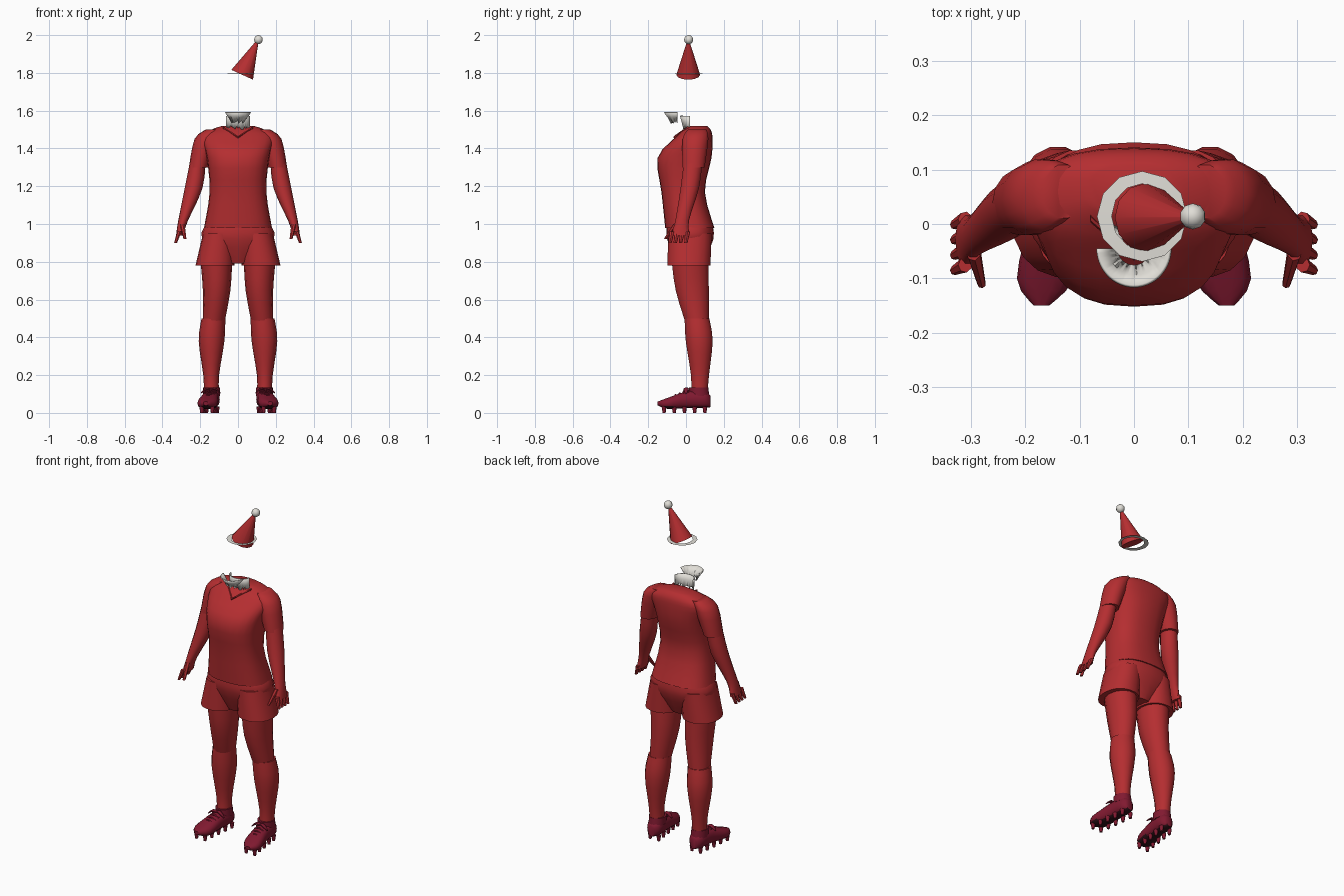
import bpy, bmesh, math, random
from mathutils import Matrix, Vector

random.seed(4)
if "Cube" in bpy.data.objects:
    bpy.data.objects.remove(bpy.data.objects["Cube"])


def material(name, *rgb):
    mat = bpy.data.materials.new(name)
    mat.use_nodes = True
    mat.diffuse_color = (*rgb, 1)
    shader = mat.node_tree.nodes["Principled BSDF"]
    shader.inputs["Base Color"].default_value = (*rgb, 1)
    return mat


RED = material("red_cloth", .46, .027, .03)
CRIMSON = material("crimson_leather", .22, .01, .03)
DARK = material("dark_sole", .03, .006, .01)
WHITE = material("white_fur", .75, .73, .68)


def finish(name, bm, *materials, mirror=False):
    """Turn a bmesh into a smooth shaded object, optionally mirrored in x."""
    mesh = bpy.data.meshes.new(name)
    bm.to_mesh(mesh)
    bm.free()
    for mat in materials:
        mesh.materials.append(mat)
    mesh.shade_smooth()
    mesh.set_sharp_from_angle(angle=math.radians(45))
    obj = bpy.data.objects.new(name, mesh)
    bpy.context.collection.objects.link(obj)
    if mirror:
        obj.modifiers.new("Mirror", "MIRROR").use_mirror_merge = False
    return obj


def smooth_path(rings, steps):
    """Fill in rings between the given ones along a Catmull-Rom curve."""
    keys = [Vector(ring) for ring in (rings[0], *rings, rings[-1])]
    path = []
    for before, start, end, after in zip(keys, keys[1:], keys[2:], keys[3:]):
        tangent_in, tangent_out = (end - before) / 2, (after - start) / 2
        for step in range(steps):
            t = step / steps
            blend = t * t * (3 - 2 * t)
            path.append(start.lerp(end, blend) + tangent_in * t * (1 - t) ** 2
                        - tangent_out * t * t * (1 - t))
    return path + [keys[-1]]


def add_loft(bm, rings, plane="xy", sides=14, power=1.0, steps=3, arc=None, jag=0, cap=True):
    """Skin rings of (x, y, z, radius_u, radius_v) lying in the given plane."""
    u, v = ("xyz".index(letter) for letter in plane)
    first, last = arc or (0, math.tau)
    count = sides + 1 if arc else sides
    rows = []
    for ring in smooth_path(rings, steps):
        row = []
        for i in range(count):
            angle = first + (last - first) * i / sides
            c, s = math.cos(angle), math.sin(angle)
            point = Vector(ring[:3])
            point[u] += ring[3] * math.copysign(abs(c) ** power, c)
            point[v] += ring[4] * math.copysign(abs(s) ** power, s)
            row.append(bm.verts.new(point))
        rows.append(row)
    for vert in rows[-1]:
        vert.co.z += random.uniform(-jag, jag)
    for upper, lower in zip(rows, rows[1:]):
        for i in range(sides):
            j = (i + 1) % count
            bm.faces.new((upper[i], upper[j], lower[j], lower[i]))
    if cap and not arc:
        bm.faces.new(rows[0])
        bm.faces.new(rows[-1])
    bmesh.ops.recalc_face_normals(bm, faces=bm.faces)
    bm.normal_update()


def loft(name, mat, *rings, mirror=False, **options):
    bm = bmesh.new()
    add_loft(bm, rings, **options)
    return finish(name, bm, mat, mirror=mirror)


def span(z, half, front, back):
    """Centred ring from its half width and its front and back edges."""
    return 0, (front + back) / 2, z, half, (back - front) / 2


# Shirt body, from hem to neckline
loft("shirt", RED, span(.98, .18, -.11, .15), span(1.17, .15, -.13, .1),
     span(1.35, .165, -.15, .135), span(1.46, .19, -.055, .14),
     span(1.5, .14, -.01, .13), span(1.52, .08, .02, .11), sides=24, power=.8)

# V shaped collar trim
loft("collar_trim", RED, (0, -.06, 1.46, .007, .007), (.08, .01, 1.51, .007, .007),
     mirror=True, plane="yz", sides=6)

# Sleeves and bare arms down to the palms
loft("sleeves", RED, (.13, .06, 1.5, .04, .05), (.17, .05, 1.45, .06, .07),
     (.21, .04, 1.3, .05, .06), mirror=True)
loft("arms", RED, (.21, .04, 1.35, .04, .05), (.235, .02, 1.19, .047, .05),
     (.29, -.02, 1.02, .026, .037), (.31, -.03, .94, .018, .05), mirror=True)

# Fingers and thumbs
bm = bmesh.new()
for finger in range(4):
    y = -.075 + .028 * finger
    add_loft(bm, [(.31, y, .96, .013, .014), (.33, y - .01, .9, .008, .009)], sides=7)
add_loft(bm, [(.295, -.05, 1, .014, .018), (.28, -.11, .92, .008, .008)], sides=7)
finish("fingers", bm, RED, mirror=True)

# Shorts: seat and two wide legs
loft("shorts_seat", RED, span(1, .17, -.1, .14), span(.92, .19, -.1, .145),
     span(.79, .06, -.05, .09), sides=20, power=.85)
loft("shorts_legs", RED, (.1, .02, .95, .085, .117), (.122, .016, .78, .103, .115),
     mirror=True, sides=18, power=.9)

# Thighs and long socks
loft("thighs", RED, (.115, .02, .82, .085, .1), (.113, .033, .65, .073, .09),
     (.13, .06, .47, .057, .062), mirror=True)
loft("socks", RED, (.13, .058, .5, .063, .067), (.14, .07, .38, .068, .073),
     (.142, .074, .2, .042, .049), (.14, .07, .09, .04, .044), mirror=True)

# Boots: leather upper with a dark underside
bm = bmesh.new()
add_loft(bm, [(.14, .13, .06, .02, .03), (.14, .1, .07, .043, .044), (.147, .01, .07, .045, .046),
              (.163, -.1, .05, .052, .029), (.17, -.15, .05, .014, .01)], plane="xz", power=.8)
for face in bm.faces:
    face.material_index = int(face.normal.z < -.7)
finish("boots", bm, CRIMSON, DARK, mirror=True)
loft("boot_collars", CRIMSON, (.14, .07, .09, .046, .055), (.14, .067, .135, .046, .052),
     mirror=True)

# Laces: cross bars and a bow
bm = bmesh.new()
for bar in range(4):
    x, y, z = .145 + .003 * bar, .01 - .022 * bar, .122 - .009 * bar
    add_loft(bm, [(x + side * .03, y, z - abs(side) * .012, .006, .005) for side in (-1, 0, 1)],
             plane="yz", sides=6)
for side in (-1, 1):
    add_loft(bm, [(.144, .01, .125, .004, .004), (.144 + side * .025, 0, .127, .014, .007),
                  (.144 + side * .052, 0, .105, .005, .004)], plane="yz", sides=7)
finish("laces", bm, CRIMSON, mirror=True)

# Studs under the boots
bm = bmesh.new()
for row in range(5):
    y = .1 - .054 * row
    for side in (-1, 1):
        x = .15 - .12 * y + side * .028
        bmesh.ops.create_cone(bm, cap_ends=True, segments=8, radius1=.008, radius2=.013,
                              depth=.034, matrix=Matrix.Translation((x, y, .017)))
finish("studs", bm, CRIMSON, mirror=True)

# Beard: a chin tuft and a lower neck tuft, with ragged lower edges
chin = [(0, -.045, 1.545 + .048 * size, .03 + .034 * size, .03 + .037 * size)
        for size in (1, .5, 0)]
neck = [(0, .02, 1.51 + .062 * size, .063, .035 + .017 * size) for size in (1, .5, 0)]
for name, rings in (("chin_beard", chin), ("neck_beard", neck)):
    tuft = loft(name, WHITE, *rings, arc=(math.pi, math.tau), sides=26, steps=1, jag=.012)
    tuft.modifiers.new("Thickness", "SOLIDIFY").thickness = .006

# Hat: tilted cone, flat fur brim and pompom
base, tip = Vector((.022, .012, 1.79)), Vector((.106, .012, 1.975))
axis = tip - base
turn = axis.to_track_quat("Z", "Y").to_matrix().to_4x4()
bm = bmesh.new()
bmesh.ops.create_cone(bm, cap_ends=True, segments=12, radius1=.063, radius2=.004,
                      depth=axis.length, matrix=Matrix.Translation((base + tip) / 2) @ turn)
finish("hat_cone", bm, RED)
loft("hat_brim", WHITE, (.015, .014, 1.795, .083, .083), (.015, .014, 1.796, .056, .06),
     sides=12, steps=1, cap=False)
bm = bmesh.new()
bmesh.ops.create_uvsphere(bm, u_segments=10, v_segments=8, radius=.024,
                          matrix=Matrix.Translation((.108, .014, 1.976)))
finish("hat_pompom", bm, WHITE)
